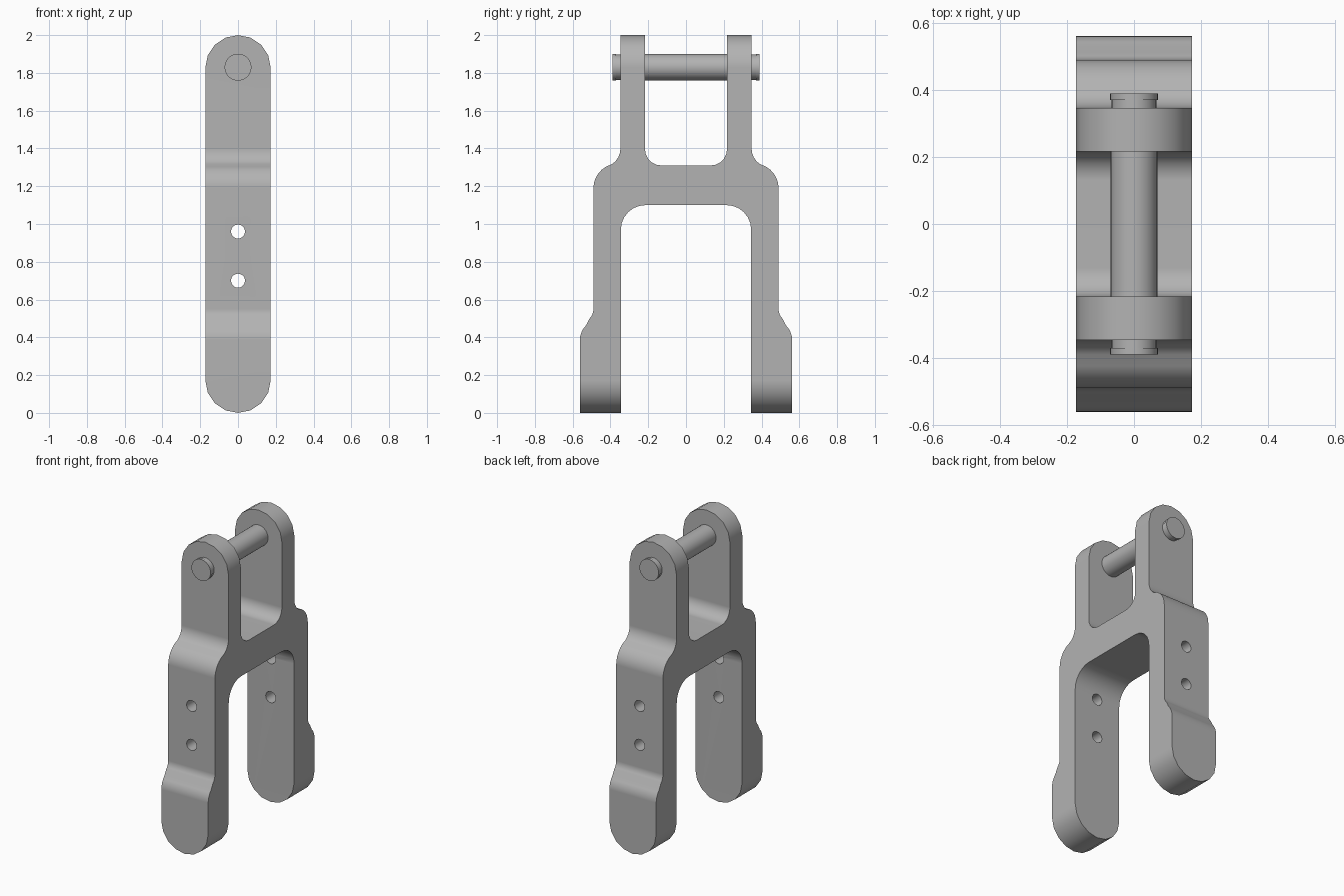
import bpy, bmesh
from math import sin, cos, pi, radians
from mathutils import Vector

default = bpy.data.objects.get("Cube")
if default:
    bpy.data.objects.remove(default)

HALF_WIDTH = 0.173
PIN_Z = 1.83

steel = bpy.data.materials.new("grey_steel")
steel.use_nodes = True
GREY = (0.45, 0.45, 0.45, 1)
steel.diffuse_color = GREY
steel.node_tree.nodes["Principled BSDF"].inputs["Base Color"].default_value = GREY


def prism(name, outline, offset, depth):
    """Extrude a closed outline of 3D points symmetrically along depth."""
    bm = bmesh.new()
    face = bm.faces.new([bm.verts.new(Vector(p) - Vector(offset)) for p in outline])
    new = bmesh.ops.extrude_face_region(bm, geom=[face])["geom"]
    bmesh.ops.translate(bm, vec=Vector(depth),
                        verts=[v for v in new if isinstance(v, bmesh.types.BMVert)])
    bmesh.ops.recalc_face_normals(bm, faces=bm.faces)
    mesh = bpy.data.meshes.new(name)
    bm.to_mesh(mesh)
    bm.free()
    obj = bpy.data.objects.new(name, mesh)
    bpy.context.collection.objects.link(obj)
    mesh.materials.append(steel)
    return obj


def arc(cx, cz, radius, start, end, steps):
    angles = [radians(start + (end - start) * i / steps) for i in range(steps + 1)]
    return [(cx + radius * cos(a), cz + radius * sin(a)) for a in angles]


def activate(obj):
    bpy.ops.object.select_all(action='DESELECT')
    obj.select_set(True)
    bpy.context.view_layer.objects.active = obj


def cut(obj, cutter, operation):
    cutter.hide_render = True
    activate(obj)
    mod = obj.modifiers.new("cut", 'BOOLEAN')
    mod.operation, mod.object, mod.solver = operation, cutter, 'EXACT'
    bpy.ops.object.modifier_apply(modifier=mod.name)
    bpy.data.objects.remove(cutter)


def smooth(obj):
    activate(obj)
    bpy.ops.object.shade_smooth_by_angle(angle=radians(30))
    mod = obj.modifiers.new("even_shading", 'WEIGHTED_NORMAL')
    mod.keep_sharp = True


# Half profile of the double fork, from under the arch round to the top notch
half = arc(0.215, 0.97, 0.13, 90, 0, 6)
half += [(0.345, -0.1), (0.562, -0.1)]
half += arc(0.452, 0.385, 0.11, 0, 45, 4)
half += arc(0.563, 0.55, 0.073, 225, 180, 4)
half += arc(0.36, 1.19, 0.13, 0, 60, 5)
half += arc(0.447, 1.4, 0.1, 235, 180, 4)
half += [(0.347, 2.1), (0.217, 2.1)]
half += arc(0.132, 1.395, 0.085, 0, -90, 5)
profile = half + [(-y, z) for y, z in reversed(half)]
fork = prism("fork_body", [(0, y, z) for y, z in profile], (0.3, 0, 0), (0.6, 0, 0))

# Round the ends of all four prongs
ends = arc(0, 2 - HALF_WIDTH, HALF_WIDTH, 0, 180, 8)
ends += arc(0, HALF_WIDTH, HALF_WIDTH, 180, 360, 8)
cut(fork, prism("end_cutter", [(x, 0, z) for x, z in ends], (0, 1, 0), (0, 2, 0)), 'INTERSECT')

# Two bolt holes through both legs
for z in (0.7, 0.96):
    ring = arc(0, z, 0.037, 0, 360, 20)[:-1]
    cut(fork, prism("hole_cutter", [(x, 0, p) for x, p in ring], (0, 1, 0), (0, 2, 0)), 'DIFFERENCE')
smooth(fork)

# Cross pin, stepped in beside each end cap
steps = [(0.39, 0.071), (0.37, 0.071), (0.37, 0.067), (0.34, 0.067), (0.34, 0.07)]
steps += [(-y, r) for y, r in reversed(steps)]
bm = bmesh.new()
SIDES = 32
rings = [[bm.verts.new((r * cos(2 * pi * i / SIDES), y, PIN_Z + r * sin(2 * pi * i / SIDES)))
          for i in range(SIDES)] for y, r in steps]
for a, b in zip(rings, rings[1:]):
    for i in range(SIDES):
        j = (i + 1) % SIDES
        bm.faces.new((a[i], a[j], b[j], b[i]))
bm.faces.new(rings[0])
bm.faces.new(rings[-1])
bmesh.ops.recalc_face_normals(bm, faces=bm.faces)
mesh = bpy.data.meshes.new("cross_pin")
bm.to_mesh(mesh)
bm.free()
mesh.materials.append(steel)
pin = bpy.data.objects.new("cross_pin", mesh)
bpy.context.collection.objects.link(pin)
smooth(pin)
